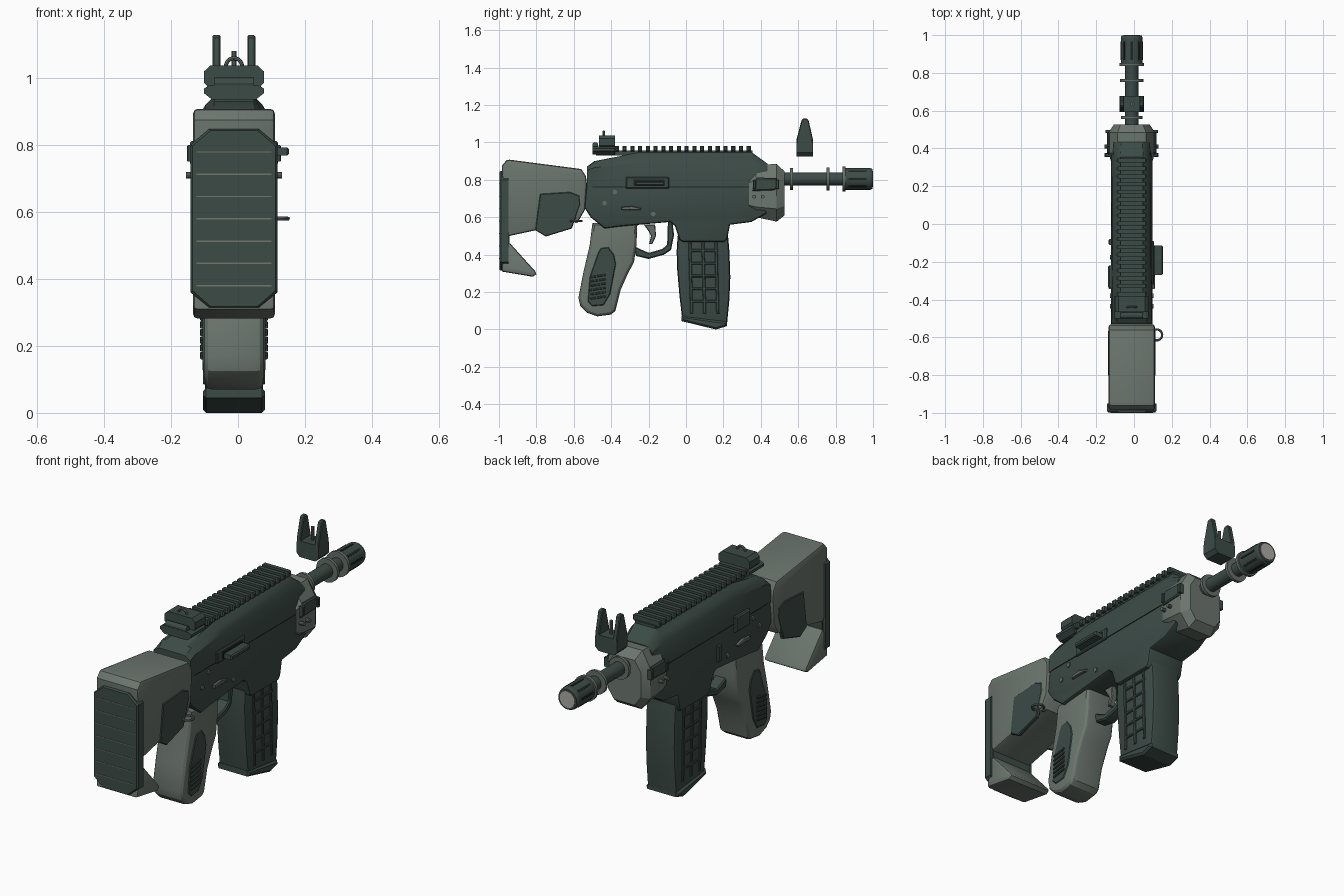
import bpy, bmesh, math
from mathutils import Matrix, Vector

CX = -0.012   # centre plane of the gun (side fittings stick out further on the right)
AZ = 0.805    # barrel axis height


def mat(name, c):
    m = bpy.data.materials.new(name)
    m.diffuse_color = (*c, 1)
    return m


DARK = mat("dark green metal", (0.045, 0.070, 0.062))
GREY = mat("grey green polymer", (0.150, 0.180, 0.158))
STEEL = mat("worn steel", (0.13, 0.155, 0.14))
BLACK = mat("slot black", (0.012, 0.018, 0.016))
PALE = mat("muzzle pale", (0.42, 0.40, 0.38))
TAN = mat("groove tan", (0.17, 0.18, 0.145))


def finish(bm, name, m):
    bmesh.ops.recalc_face_normals(bm, faces=bm.faces)
    me = bpy.data.meshes.new(name)
    bm.to_mesh(me)
    bm.free()
    me.materials.append(m)
    ob = bpy.data.objects.new(name, me)
    bpy.context.collection.objects.link(ob)
    return ob


def prism(name, pts, x0, x1, m, bevel=0.0, seg=1):
    """Side profile of (y, z) points extruded across x, cap edges bevelled."""
    bm = bmesh.new()
    a = [bm.verts.new((CX + x0, y, z)) for y, z in pts]
    b = [bm.verts.new((CX + x1, y, z)) for y, z in pts]
    caps = [bm.faces.new(a), bm.faces.new(b[::-1])]
    n = len(pts)
    for i in range(n):
        bm.faces.new((a[i], b[i], b[(i + 1) % n], a[(i + 1) % n]))
    if bevel:
        bmesh.ops.recalc_face_normals(bm, faces=bm.faces)
        bmesh.ops.bevel(bm, geom=[e for f in caps for e in f.edges], offset=bevel,
                        segments=seg, profile=0.5, affect='EDGES', clamp_overlap=True)
    return finish(bm, name, m)


def box(name, y0, y1, z0, z1, x0, x1, m, bevel=0.0):
    return prism(name, [(y0, z0), (y1, z0), (y1, z1), (y0, z1)], x0, x1, m, bevel)


def loft(name, rings, m):
    """Mirrored cross-sections: (y, [(half width, z) from bottom to top])."""
    bm = bmesh.new()
    loops = []
    for y, half in rings:
        sec = half + [(-w, z) for w, z in reversed(half)]
        loops.append([bm.verts.new((CX + w, y, z)) for w, z in sec])
    n = len(loops[0])
    for p, q in zip(loops, loops[1:]):
        for i in range(n):
            bm.faces.new((p[i], p[(i + 1) % n], q[(i + 1) % n], q[i]))
    bm.faces.new(loops[0])
    bm.faces.new(loops[-1])
    return finish(bm, name, m)


def cyl(name, a, b, r, m, seg=24, r2=None):
    """Cylinder between two points, x measured from the centre plane."""
    a, b = Vector(a), Vector(b)
    bm = bmesh.new()
    d = b - a
    rot = Vector((0, 0, 1)).rotation_difference(d).to_matrix().to_4x4()
    bmesh.ops.create_cone(bm, cap_ends=True, segments=seg, radius1=r, radius2=r2 or r, depth=d.length,
                          matrix=Matrix.Translation((a + b) / 2 + Vector((CX, 0, 0))) @ rot)
    return finish(bm, name, m)


def ring(name, loc, major, minor, m, rot=(0, 0, 0)):
    bpy.ops.mesh.primitive_torus_add(location=(CX + loc[0], loc[1], loc[2]), rotation=rot, major_radius=major,
                                     minor_radius=minor, major_segments=24, minor_segments=8)
    o = bpy.context.object
    o.name = name
    o.data.materials.append(m)


# Receiver
prism("lower_receiver", [(-.53, .79), (-.545, .655), (-.51, .60), (-.435, .54), (-.36, .55), (-.085, .575),
      (-.06, .555), (-.035, .48), (-.015, .468), (.205, .468), (.22, .485), (.235, .56), (.35, .575),
      (.43, .62), (.43, .79)], -.108, .108, DARK, .014, 2)
loft("upper_receiver", [
    (-.53, [(.11, .76), (.107, .85), (.075, .868), (.05, .87)]),
    (-.49, [(.11, .76), (.105, .865), (.085, .895), (.06, .90)]),
    (-.26, [(.11, .76), (.103, .89), (.085, .92), (.06, .945)]),
    (.355, [(.11, .76), (.10, .88), (.08, .92), (.06, .945)]),
    (.435, [(.105, .76), (.095, .86), (.075, .88), (.055, .887)])], DARK)
for s in (-1, 1):
    box("receiver_seam", -.50, .40, .760, .764, s * .107, s * .111, BLACK)

# Top rail
box("rail_base", -.48, .355, .93, .958, -.06, .06, DARK)
for i in range(18):
    y = -.37 + i * .0415
    box("rail_tooth", y - .011, y + .011, .952, .982, -.08, .08, DARK, .006)

# Rear sight
loft("rear_sight_base", [(y, [(.065, .935), (.09, .955), (.09, .968), (.075, .978)]) for y in (-.50, -.38)], DARK)
loft("rear_sight_block", [(y, [(.07, .965), (.089, .985), (.089, 1.02), (.07, 1.038)]) for y in (-.465, -.38)], DARK)
ring("rear_aperture", (0, -.44, 1.035), .024, .006, STEEL, (math.pi / 2, 0, 0))
cyl("rear_sight_knob", (-.06, -.485, .985), (.06, -.485, .985), .016, DARK, 12)

# Front sight
loft("front_sight_base", [(y, [(.045, .925), (.064, .945), (.064, 1.0), (.05, 1.01)]) for y in (.592, .678)], DARK)
for s in (-1, 1):
    prism("front_sight_wing", [(.592, .96), (.678, .96), (.678, 1.02), (.655, 1.12), (.645, 1.128),
          (.628, 1.128), (.618, 1.12), (.592, 1.02)], s * .040, s * .064, DARK, .004)
cyl("front_sight_post", (0, .635, 1.0), (0, .635, 1.08), .008, STEEL, 10)

# Barrel and muzzle
cyl("barrel", (0, .40, AZ), (0, .87, AZ), .035, DARK)
for y, r in ((.565, .058), (.76, .062), (.845, .066)):
    cyl("barrel_collar", (0, y - .008, AZ), (0, y + .008, AZ), r, STEEL)
cyl("muzzle_brake", (0, .85, AZ), (0, .985, AZ), .058, DARK)
cyl("muzzle_lip", (0, .985, AZ), (0, .998, AZ), .058, DARK, 24, .053)
cyl("muzzle_bore", (0, .99, AZ), (0, 1.0, AZ), .043, PALE)
for i in range(8):
    o = box("muzzle_slot", .868, .965, .054, .0595, -.006, .006, BLACK)
    o.data.transform(Matrix.Translation((-CX, 0, 0)))
    o.matrix_world = Matrix.Translation((CX, 0, AZ)) @ Matrix.Rotation(i * math.pi / 4, 4, 'Y')

# Handguard with side clips and pins
loft("handguard", [
    (.337, [(.065, .615), (.112, .665), (.112, .785), (.07, .82)]),
    (.375, [(.07, .60), (.122, .655), (.122, .80), (.075, .88)]),
    (.485, [(.07, .577), (.122, .645), (.122, .80), (.075, .885)]),
    (.527, [(.06, .61), (.095, .66), (.095, .79), (.06, .845)])], GREY)
for s in (-1, 1):
    prism("handguard_clip", [(.355, .74), (.475, .745), (.49, .76), (.487, .81), (.38, .812), (.36, .79)],
          s * .115, s * .132, DARK, .006)
    for y in (.365, .49):
        box("clip_hook", y - .008, y + .008, .75, .80, s * .11, s * .14, DARK, .003)
    for y in (.365, .41):
        cyl("handguard_pin", (s * .11, y, .71), (s * .143, y, .71), .010, STEEL, 10)

# Magazine with raised ribs
prism("magazine", [(-.045, .50), (-.05, .42), (-.048, .33), (-.035, .18), (-.02, .055), (.22, .035),
      (.232, .16), (.237, .28), (.232, .42), (.225, .50)], -.087, .087, DARK, .018, 2)
prism("magazine_base", [(-.025, .075), (.22, .04), (.22, .018), (.16, 0), (-.025, .045)], -.093, .093, DARK, .010)
for s in (-1, 1):
    for y in (.02, .09, .16):
        prism("magazine_rib", [(y - .008, .47), (y + .008, .47), (y + .018, .085), (y + .002, .085)],
              s * .08, s * .093, DARK, .003)
    for i in range(5):
        z = .15 + i * .068
        box("magazine_crossbar", .022, .172, z - .007, z + .007, s * .08, s * .093, DARK, .003)

# Trigger and guard
prism("trigger_guard", [(-.075, .60), (-.064, .505), (-.08, .425), (-.117, .40), (-.20, .377), (-.267, .393),
      (-.285, .45), (-.246, .43), (-.198, .41), (-.128, .43), (-.101, .452), (-.096, .60)], -.032, .032, DARK, .006)
prism("trigger", [(-.225, .56), (-.165, .56), (-.16, .50), (-.18, .457), (-.198, .457), (-.187, .50), (-.20, .525)],
      -.016, .016, STEEL, .004)

# Pistol grip with side panels
prism("grip", [(-.50, .57), (-.515, .45), (-.55, .30), (-.575, .17), (-.565, .125), (-.53, .09), (-.475, .07),
      (-.40, .08), (-.377, .10), (-.35, .21), (-.31, .30), (-.278, .36), (-.265, .45), (-.26, .57)],
      -.09, .09, GREY, .025, 3)
for s in (-1, 1):
    prism("grip_panel", [(-.47, .41), (-.455, .435), (-.415, .44), (-.385, .40), (-.375, .35), (-.405, .19),
          (-.44, .13), (-.50, .125), (-.525, .15), (-.515, .28)], s * .08, s * .094, DARK, .004)
    for i in range(6):
        z = .17 + i * .023
        prism("grip_fin", [(-.51, z - .010), (-.43, z + .002), (-.43, z + .012), (-.51, z)],
              s * .085, s * .101, DARK, .002)

# Stock, toe, cheek panels and butt pad
prism("stock", [(-.985, .84), (-.985, .875), (-.96, .905), (-.945, .908), (-.56, .858), (-.535, .82), (-.53, .78),
      (-.54, .64), (-.575, .58), (-.945, .50), (-.965, .52)], -.122, .122, GREY, .014, 2)
prism("stock_toe", [(-.955, .46), (-.94, .46), (-.805, .31), (-.80, .295), (-.82, .282), (-.985, .31), (-.985, .34)],
      -.122, .122, GREY, .014, 2)
box("stock_back_plate", -.975, -.945, .32, .84, -.115, .115, DARK)
for s in (-1, 1):
    prism("stock_panel", [(-.78, .725), (-.62, .735), (-.57, .715), (-.565, .67), (-.61, .54), (-.75, .497),
          (-.805, .53), (-.80, .58)], s * .105, s * .126, DARK, .004)
loft("butt_pad", [(-.998, [(.07, .318), (.124, .365), (.124, .797), (.07, .843)]),
                  (-.99, [(.075, .315), (.13, .36), (.13, .80), (.075, .847)]),
                  (-.95, [(.075, .315), (.13, .36), (.13, .80), (.075, .847)])], DARK)
for i in range(7):
    z = .38 + i * .0665
    box("pad_groove", -1.0, -.996, z - .002, z + .002, -.112, .112, TAN)

# Charging handle and ejection port (right side)
box("ejection_frame", -.32, -.09, .755, .815, .10, .118, DARK, .005)
box("ejection_slot", -.28, -.115, .768, .802, .115, .121, BLACK)
box("charging_handle", -.27, -.115, .768, .792, .11, .165, DARK, .006)

# Selector levers and pins
for s in (-1, 1):
    prism("selector", [(-.345, .655), (-.29, .66), (-.24, .648), (-.245, .638), (-.30, .64), (-.345, .638)],
          s * .10, s * .122, STEEL, .003)
    for y, z in ((-.435, .675), (-.175, .617), (-.38, .735)):
        cyl("receiver_pin", (s * .10, y, z), (s * .114, y, z), .012, STEEL, 12)
box("bolt_release", -.34, -.22, .72, .80, -.125, -.10, DARK, .006)
box("bolt_release_button", -.11, -.08, .62, .70, -.122, -.10, DARK, .004)

# Sling loop (right side)
ring("sling_loop", (.132, -.587, .58), .029, .006, STEEL)
cyl("sling_stud", (.09, -.587, .58), (.112, -.587, .58), .012, STEEL, 10)

# Smooth round parts, keep hard edges sharp
bpy.ops.object.select_all(action='SELECT')
bpy.context.view_layer.objects.active = bpy.context.selected_objects[0]
bpy.ops.object.shade_smooth_by_angle(angle=math.radians(28))
